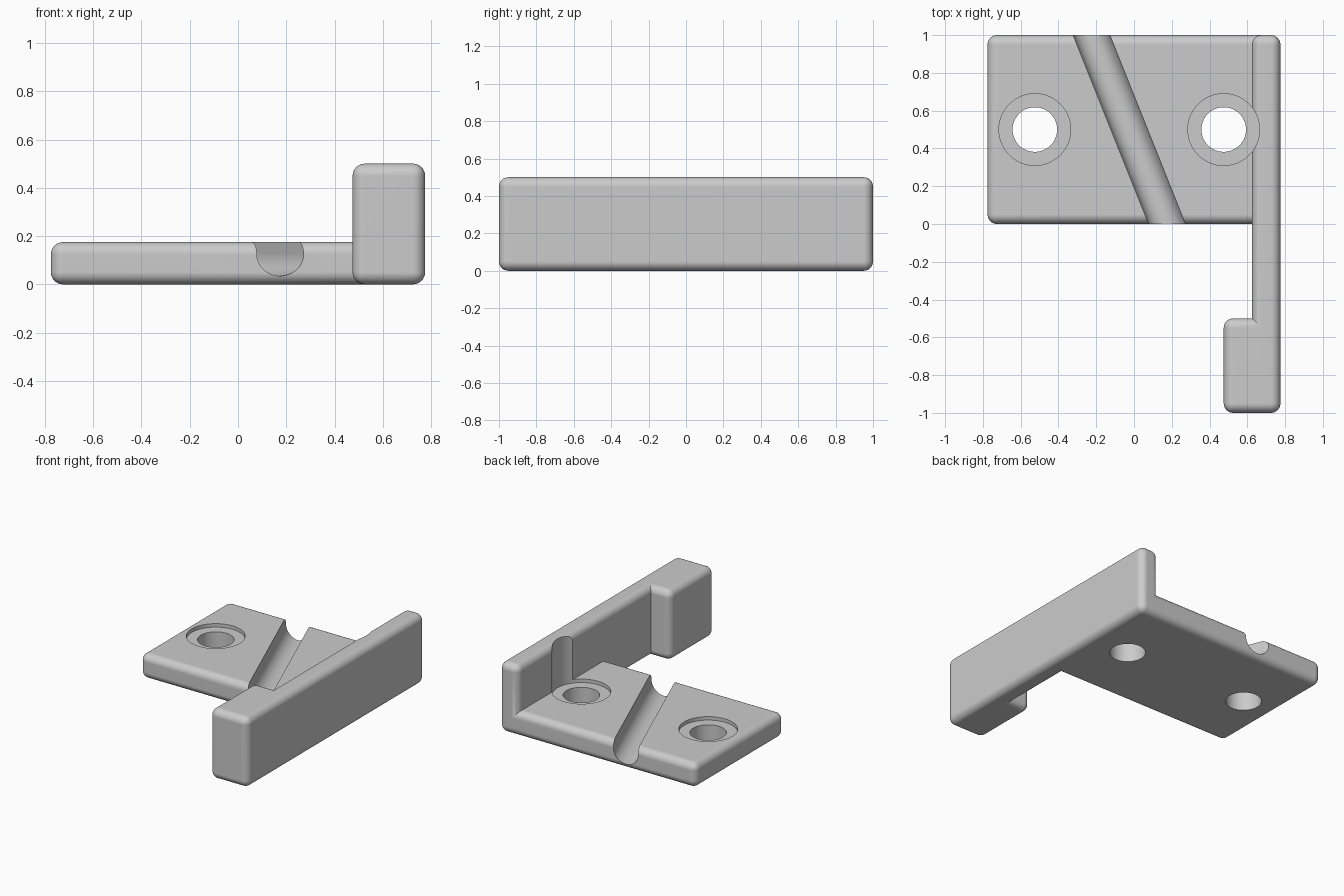
import bpy, bmesh
from math import atan, pi
from mathutils import Matrix, Vector

if "Cube" in bpy.data.objects:
    bpy.data.objects.remove(bpy.data.objects["Cube"])

FILLET = 0.05
PLATE_TOP = 0.175

grey = bpy.data.materials.new("plain grey")
grey.use_nodes = True
colour = (0.6, 0.6, 0.6, 1)
grey.diffuse_color = colour
grey.node_tree.nodes["Principled BSDF"].inputs["Base Color"].default_value = colour


def to_object(name, bm, helper=False):
    mesh = bpy.data.meshes.new(name)
    bm.to_mesh(mesh)
    bm.free()
    mesh.materials.append(grey)
    obj = bpy.data.objects.new(name, mesh)
    bpy.context.collection.objects.link(obj)
    obj.hide_render = helper
    return obj


def box(name, low, high, radius=0, turn=Matrix(), helper=False):
    """Box between two corners, with optional rounded edges."""
    low, high = Vector(low), Vector(high)
    bm = bmesh.new()
    bmesh.ops.create_cube(bm, size=1, matrix=turn @ Matrix.Translation((low + high) / 2)
                          @ Matrix.Diagonal((*(high - low), 1)))
    if radius:
        bmesh.ops.bevel(bm, geom=bm.edges[:], offset=radius, segments=8,
                        profile=0.5, affect='EDGES')
    return to_object(name, bm, helper)


def cylinder(name, radius, length, place):
    bm = bmesh.new()
    bmesh.ops.create_cone(bm, cap_ends=True, segments=64, radius1=radius,
                          radius2=radius, depth=length, matrix=place)
    return to_object(name, bm, True)


def combine(target, tool, operation):
    mod = target.modifiers.new(operation.title(), 'BOOLEAN')
    mod.operation, mod.solver, mod.object = operation, 'EXACT', tool
    bpy.context.view_layer.objects.active = target
    bpy.ops.object.modifier_apply(modifier=mod.name)
    bpy.data.objects.remove(tool)


# Rounded blocks: base plate, long side wall and end block
bracket = box("bracket", (-0.775, 0, 0), (0.725, 1, PLATE_TOP), FILLET)
side_wall = box("side_wall", (0.625, -1, 0), (0.775, 1, 0.5), FILLET)
end_block = box("end_block", (0.475, -1, 0), (0.725, -0.5, 0.5), FILLET)
combine(bracket, side_wall, 'UNION')
combine(bracket, end_block, 'UNION')

# Slanted channel with a round bottom and upright sides
slant = Matrix.Translation((-0.025, 0.5, 0.125)) @ Matrix.Rotation(atan(0.4), 4, 'Z')
combine(bracket, cylinder("channel_round", 0.09, 1.3,
                          slant @ Matrix.Rotation(pi / 2, 4, 'X')), 'DIFFERENCE')
combine(bracket, box("channel_sides", (-0.09, -0.65, 0), (0.09, 0.65, 0.2),
                     turn=slant, helper=True), 'DIFFERENCE')

# Screw holes with shallow seats; the right seat also bites into the wall
for x in (-0.525, 0.475):
    combine(bracket, cylinder("screw_hole", 0.118, 1,
                              Matrix.Translation((x, 0.5, 0))), 'DIFFERENCE')
    combine(bracket, cylinder("screw_seat", 0.19, 1,
                              Matrix.Translation((x, 0.5, PLATE_TOP + 0.475))), 'DIFFERENCE')

# Smooth fillets, crisp cuts
bpy.ops.object.select_all(action='DESELECT')
bracket.select_set(True)
bpy.context.view_layer.objects.active = bracket
bpy.ops.object.shade_smooth_by_angle(angle=pi / 6)
normals = bracket.modifiers.new("Flat face normals", 'WEIGHTED_NORMAL')
normals.keep_sharp = True
